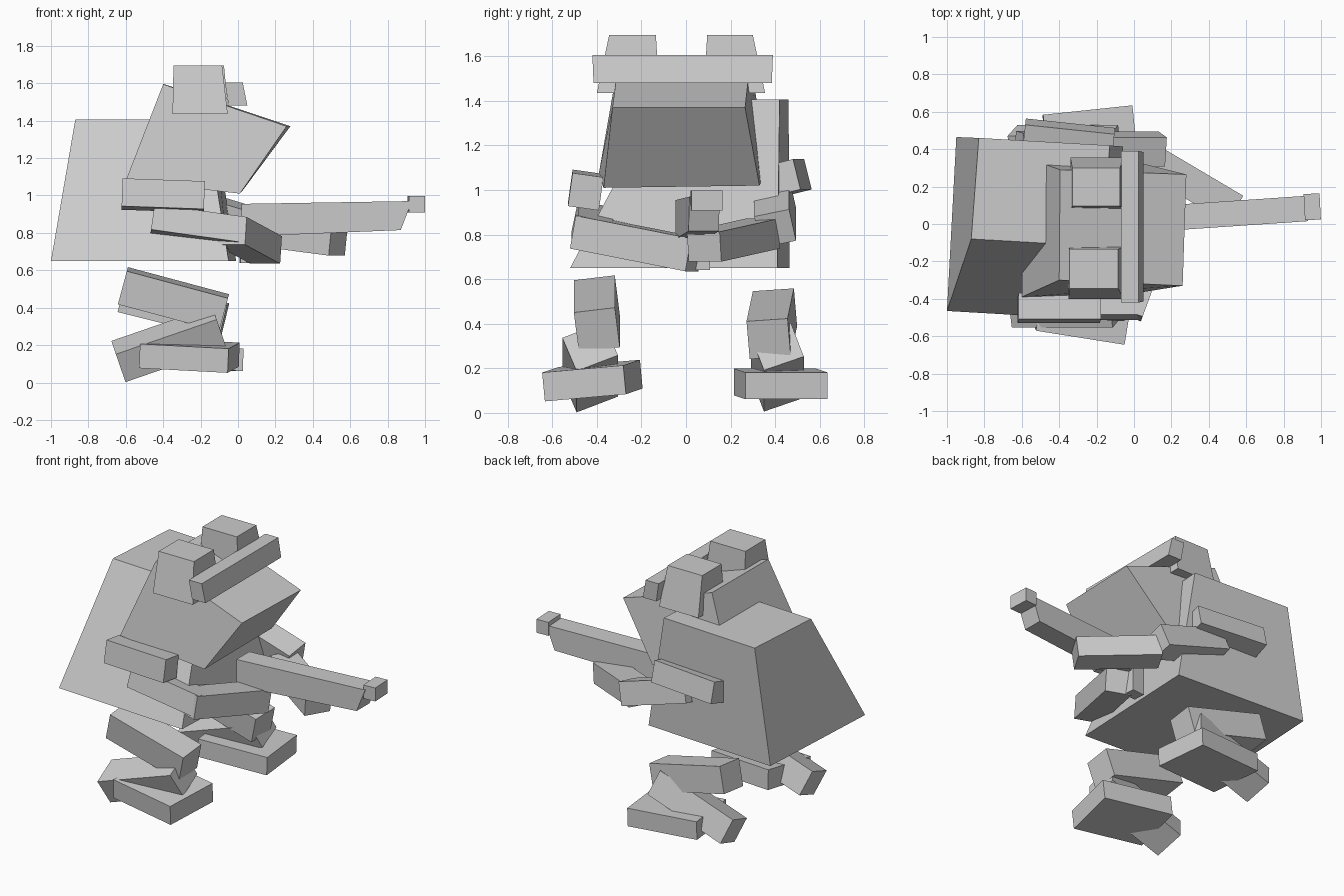
import bpy
from math import radians
from mathutils import Euler, Vector

if "Cube" in bpy.data.objects:
    bpy.data.objects.remove(bpy.data.objects["Cube"])

FACES = [(0, 3, 2, 1), (4, 5, 6, 7), (0, 1, 5, 4),
         (1, 2, 6, 5), (2, 3, 7, 6), (3, 0, 4, 7)]


def hexa(name, bottom, top):
    """Six-sided block from four bottom and four top corners."""
    mesh = bpy.data.meshes.new(name)
    mesh.from_pydata([Vector(p) for p in bottom + top], [], FACES)
    obj = bpy.data.objects.new(name, mesh)
    bpy.context.collection.objects.link(obj)
    return obj


def box(name, centre, size, rot=(0, 0, 0)):
    """Rotated box; its length runs along local x."""
    sx, sy, sz = (s / 2 for s in size)
    ring = [(-sx, -sy), (sx, -sy), (sx, sy), (-sx, sy)]
    obj = hexa(name, [(x, y, -sz) for x, y in ring], [(x, y, sz) for x, y in ring])
    obj.location = centre
    obj.rotation_euler = Euler([radians(a) for a in rot])
    return obj


def frustum(name, b, t):
    """Tapered block: b and t are (x0, x1, y0, y1, z)."""
    ring = lambda r: [(r[0], r[2], r[4]), (r[1], r[2], r[4]),
                      (r[1], r[3], r[4]), (r[0], r[3], r[4])]
    return hexa(name, ring(b), ring(t))


# Large tapered pack behind the body
hexa("backpack",
     [(-1, -.465, .65), (-.05, -.52, .65), (-.01, .41, .65), (-.95, .465, .65)],
     [(-.87, -.08, 1.405), (-.17, -.12, 1.405), (-.13, .42, 1.405), (-.83, .46, 1.405)])

# Leaning torso / head block
hexa("torso",
     [(-.60, -.39, 1.08), (.01, -.37, 1.01), (.02, .33, 1.02), (-.59, .36, 1.09)],
     [(-.40, -.30, 1.595), (.26, -.33, 1.37), (.28, .265, 1.37), (-.395, .29, 1.595)])

# Visor bar and ears on top
frustum("visor", (-.05, .05, -.415, .385, 1.48), (-.07, .025, -.42, .39, 1.605))
frustum("ear_right", (-.35, -.055, -.40, -.12, 1.435), (-.345, -.085, -.345, -.135, 1.695))
frustum("ear_left", (-.34, -.05, .08, .355, 1.435), (-.33, -.075, .095, .30, 1.695))

# Arms: shoulder guard, upper arm, forearm
ARMS = [
    ("shoulder_right", (-.40, -.45, 1.0), (.44, .14, .15), (-8, 2, 0)),
    ("upper_arm_right", (-.21, -.42, .835), (.50, .16, .14), (-12, 8, 0)),
    ("forearm_right", (.056, -.22, .76), (.56, .17, .15), (0, 10.5, 70)),
    ("shoulder_left", (-.35, .44, 1.05), (.48, .17, .14), (14, 0, -6)),
    ("upper_arm_left", (-.09, .40, .90), (.50, .16, .15), (12, 17, 0)),
    ("forearm_left", (.312, .213, .775), (.52, .17, .135), (0, 6.5, -30.6)),
]

# Legs: thigh, shin, wide foot
LEGS = [
    ("thigh_right", (-.345, -.40, .445), (.56, .185, .185), (7, 15, 0)),
    ("shin_right", (-.37, -.43, .205), (.57, .20, .17), (22, -19, 0)),
    ("foot_right", (-.26, -.42, .145), (.48, .37, .13), (5, 3, -9)),
    ("thigh_left", (-.345, .385, .40), (.56, .185, .175), (4, 14, -3)),
    ("shin_left", (-.37, .41, .205), (.57, .19, .17), (20, -19, 0)),
    ("foot_left", (-.23, .425, .13), (.48, .37, .12), (0, 2, 6)),
]
for part in ARMS + LEGS:
    box(*part)

# Gun: body with slanted front, muzzle and grip, turned slightly in plan
profile_b = [(.02, .78), (.87, .815)]
profile_t = [(.02, .955), (.93, .97)]


def side(profile):
    (x0, z0), (x1, z1) = profile
    mid = lambda x: .02 + .068 * x
    return [(x0, mid(x0) - .068, z0), (x1, mid(x1) - .068, z1),
            (x1, mid(x1) + .068, z1), (x0, mid(x0) + .068, z0)]


hexa("gun_body", side(profile_b), side(profile_t))
box("gun_muzzle", (.953, .092, .953), (.085, .14, .09), (0, 0, 3))
box("gun_grip", (.055, .065, .74), (.09, .08, .20), (0, 0, 4))
